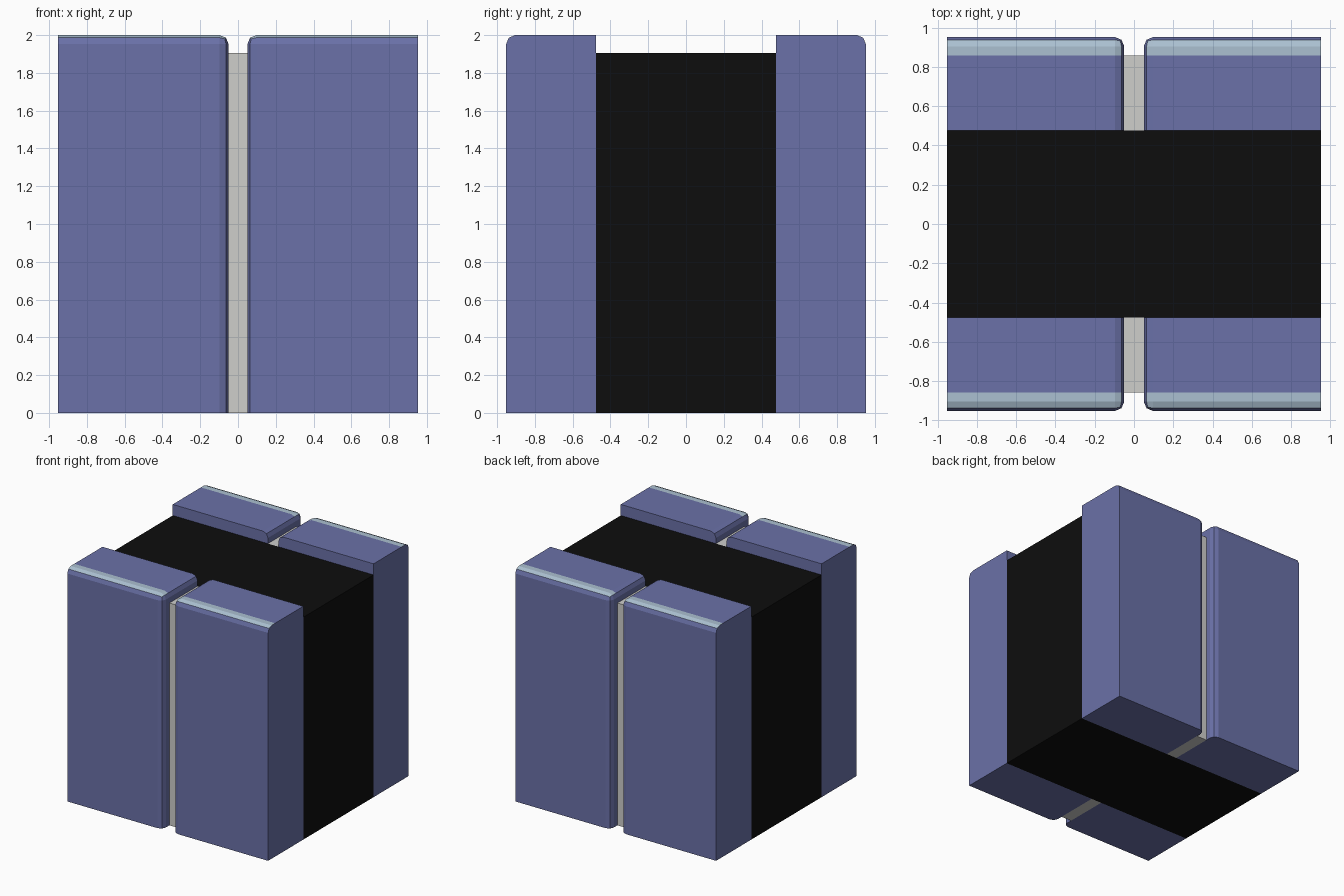
import bpy, bmesh
from mathutils import Vector

if "Cube" in bpy.data.objects:
    bpy.data.objects.remove(bpy.data.objects["Cube"])

HALF, MID, GAP = 0.952, 0.476, 0.05    # outer half width, core half depth, half gap
TOP, CORE_TOP, FACE = 2.0, 1.905, 0.857
RADIUS = 0.047


def material(name, rgb):
    m = bpy.data.materials.new(name)
    m.diffuse_color = (*rgb, 1)
    m.use_nodes = True
    m.node_tree.nodes["Principled BSDF"].inputs["Base Color"].default_value = m.diffuse_color
    return m


blue = material("slate blue", (0.145, 0.165, 0.392))
pale = material("pale blue", (0.41, 0.53, 0.64))
grey = material("light grey", (0.62, 0.62, 0.60))
black = material("black", (0.004, 0.004, 0.004))


def box(lo, hi):
    bm = bmesh.new()
    bmesh.ops.create_cube(bm, size=1)
    for v in bm.verts:
        v.co = Vector([lo[i] if v.co[i] < 0 else hi[i] for i in range(3)])
    return bm


def finish(bm, name, mats):
    bmesh.ops.recalc_face_normals(bm, faces=bm.faces)
    me = bpy.data.meshes.new(name)
    bm.to_mesh(me)
    bm.free()
    for m in mats:
        me.materials.append(m)
    ob = bpy.data.objects.new(name, me)
    bpy.context.collection.objects.link(ob)


# Four corner blocks, rounded on the three edges next to the gap and the outer top
def corner_block(name, sx, sy):
    bm = box((GAP, MID, 0), (HALF, HALF, TOP))

    def rounded(e):
        on = [all(abs(v.co[i] - p) < 1e-5 for v in e.verts)
              for i, p in enumerate((GAP, HALF, TOP))]
        return sum(on) == 2

    bmesh.ops.bevel(bm, geom=[e for e in bm.edges if rounded(e)], offset=RADIUS,
                    segments=2, profile=0.5, affect='EDGES')
    # Cut the edge of the pale strip into the top only
    tops = [f for f in bm.faces if f.normal.z > 0.7]
    geom = set(tops)
    for f in tops:
        geom.update(f.edges)
        geom.update(f.verts)
    bmesh.ops.bisect_plane(bm, geom=list(geom), plane_co=(0, FACE, 0), plane_no=(0, 1, 0))
    bm.normal_update()
    for f in bm.faces:
        f.material_index = int(f.normal.z > 0.7 and f.calc_center_median().y > FACE)
    for v in bm.verts:
        v.co.x *= sx
        v.co.y *= sy
    finish(bm, name, [blue, pale])


for sy, side in ((-1, "front"), (1, "back")):
    for sx, hand in ((-1, "left"), (1, "right")):
        corner_block(f"{side}_{hand}_block", sx, sy)
    # Recessed joint filler between the two blocks
    ys = sorted((sy * MID, sy * FACE))
    finish(box((-GAP, ys[0], 0), (GAP, ys[1], CORE_TOP)), f"{side}_joint", [grey])

# Dark core slab running through the middle
finish(box((-HALF, -MID, 0), (HALF, MID, CORE_TOP)), "core_slab", [black])
